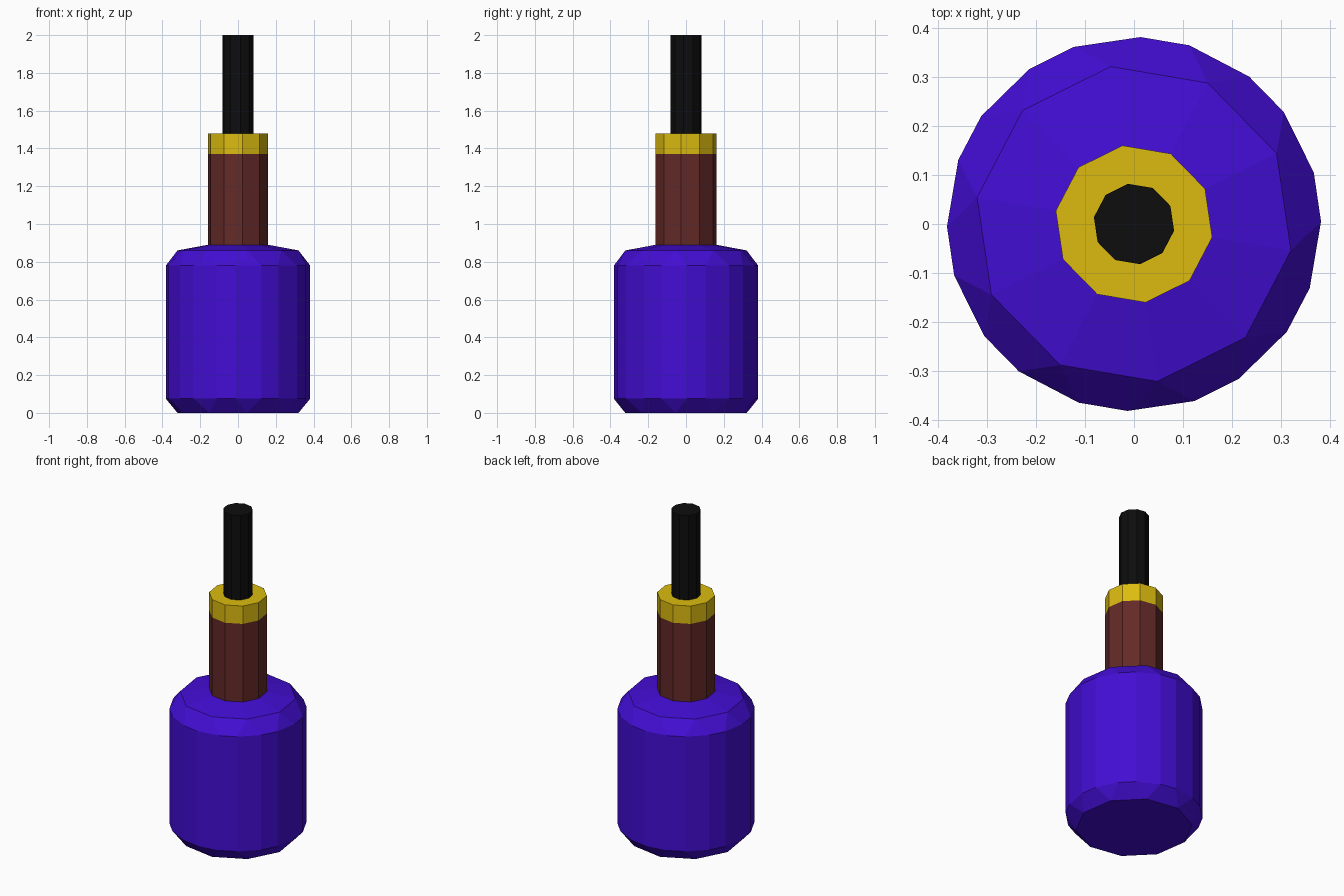
import bpy, bmesh
from math import cos, sin, radians

if "Cube" in bpy.data.objects:
    bpy.data.objects.remove(bpy.data.objects["Cube"])

SIDES = 10
STEP = 360 / SIDES
TURN = 26.4      # direction of the first decagon corner
SPLIT = 10.4     # half angle of the wide body facets


def ring(bm, r, z, split=False):
    """Decagon ring, or a 20-sided ring with alternating wide and narrow facets."""
    offsets = (-SPLIT, SPLIT) if split else (0,)
    verts = []
    for i in range(SIDES):
        for o in offsets:
            a = radians(TURN + i * STEP + o)
            verts.append(bm.verts.new((r * cos(a), r * sin(a), z)))
    return verts


def bridge(bm, low, high):
    """Join two rings of equal count, or a decagon with a split ring."""
    n, m = len(low), len(high)
    if n == m:
        for i in range(n):
            j = (i + 1) % n
            bm.faces.new((low[i], low[j], high[j], high[i]))
        return
    ten, twenty = (low, high) if n < m else (high, low)
    for i in range(SIDES):
        j = (i + 1) % SIDES
        a, b, c = twenty[2 * i], twenty[2 * i + 1], twenty[2 * j]
        up = ten is low
        tri = (ten[i], b, a) if up else (a, b, ten[i])
        quad = (ten[i], ten[j], c, b) if up else (b, c, ten[j], ten[i])
        bm.faces.new(tri)
        bm.faces.new(quad)


def part(name, color, profile, cap_bottom=False, cap_top=False):
    bm = bmesh.new()
    rings = [ring(bm, *p) for p in profile]
    for low, high in zip(rings, rings[1:]):
        bridge(bm, low, high)
    if cap_bottom:
        bm.faces.new(rings[0][::-1])
    if cap_top:
        bm.faces.new(rings[-1])
    bm.normal_update()
    mesh = bpy.data.meshes.new(name)
    bm.to_mesh(mesh)
    bm.free()
    mat = bpy.data.materials.new(name + "_color")
    mat.diffuse_color = (*color, 1)
    mat.use_nodes = True
    mat.node_tree.nodes["Principled BSDF"].inputs["Base Color"].default_value = mat.diffuse_color
    mesh.materials.append(mat)
    bpy.context.collection.objects.link(bpy.data.objects.new(name, mesh))


# Chamfered handle body with shallow sloping shoulder
part("handle", (0.055, 0.004, 0.65),
     [(0.325, 0.0), (0.382, 0.075, True), (0.382, 0.78, True),
      (0.325, 0.86), (0.162, 0.89)], cap_bottom=True)

# Neck rising from the handle
part("neck", (0.125, 0.023, 0.021), [(0.162, 0.89), (0.162, 1.37)])

# Collar with a flat rim
part("collar", (0.72, 0.5, 0.005),
     [(0.162, 1.37), (0.162, 1.48), (0.083, 1.48)])

# Slim rod on top
part("rod", (0.004, 0.004, 0.004), [(0.083, 1.48), (0.083, 2.0)], cap_top=True)
